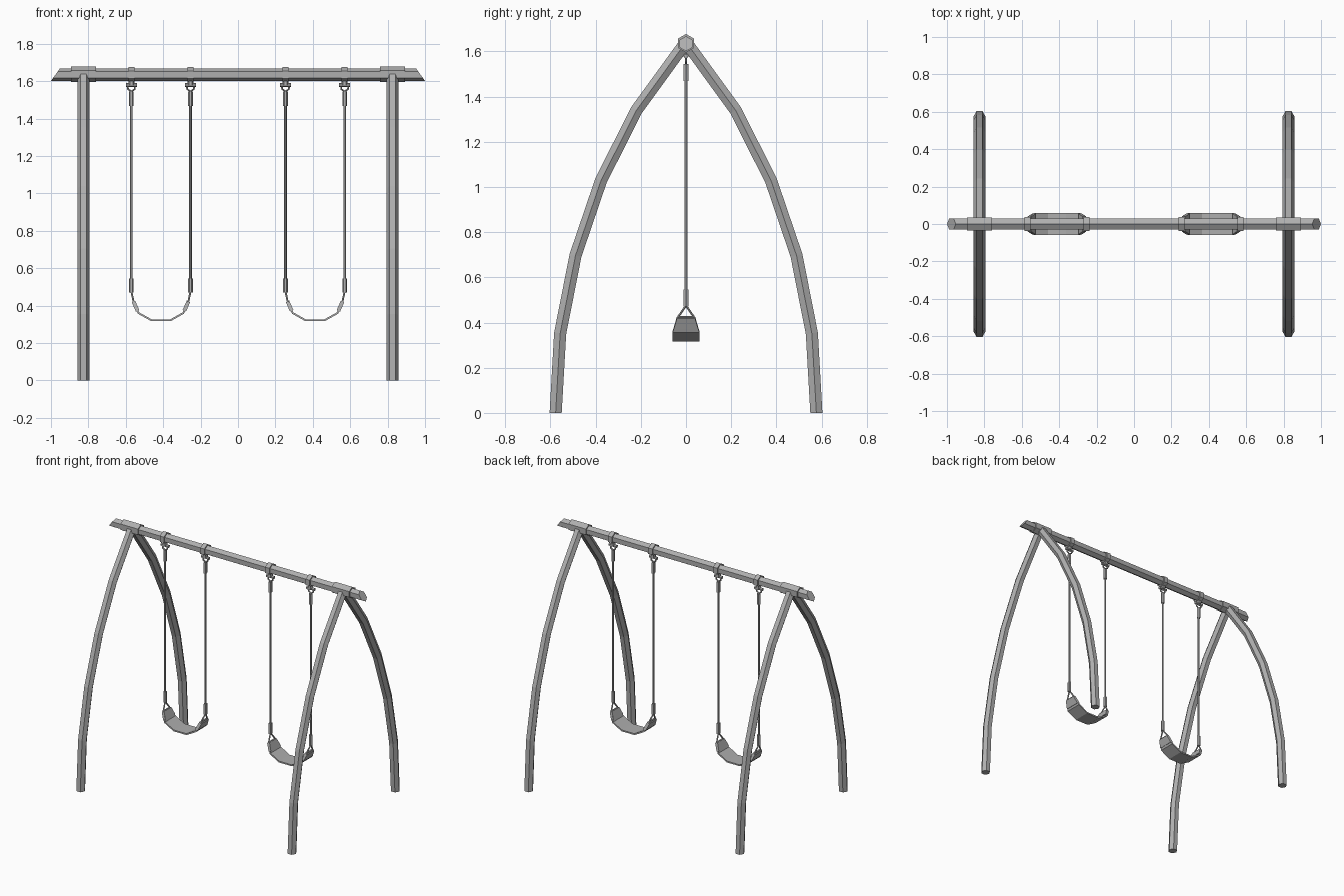
import bpy
import bmesh
import math
from mathutils import Vector

cube = bpy.data.objects.get("Cube")
if cube:
    bpy.data.objects.remove(cube, do_unlink=True)

grey = bpy.data.materials.new("galvanised_grey")
grey.use_nodes = True
COLOUR = (0.43, 0.43, 0.43, 1)
grey.diffuse_color = COLOUR
grey.node_tree.nodes["Principled BSDF"].inputs["Base Color"].default_value = COLOUR

BAR_Z = 1.634
X, Y, Z = Vector((1, 0, 0)), Vector((0, 1, 0)), Vector((0, 0, 1))


def finish(name, bm):
    """Turn a bmesh into a named grey object."""
    bmesh.ops.recalc_face_normals(bm, faces=bm.faces)
    mesh = bpy.data.meshes.new(name)
    bm.to_mesh(mesh)
    bm.free()
    mesh.materials.append(grey)
    obj = bpy.data.objects.new(name, mesh)
    bpy.context.collection.objects.link(obj)
    return obj


def skin(bm, rings, closed=False):
    """Bridge rings of points with quads, capping open ends."""
    rings = [[bm.verts.new(p) for p in ring] for ring in rings]
    n = len(rings[0])
    following = rings[1:] + rings[:1] if closed else rings[1:]
    for a, b in zip(rings, following):
        for i in range(n):
            j = (i + 1) % n
            bm.faces.new((a[i], a[j], b[j], b[i]))
    if not closed:
        bm.faces.new(rings[0])
        bm.faces.new(rings[-1])


def tube(name, path, radius, ref, sides=6, closed=False):
    """Mitred tube along a planar path; ref is the normal of its plane."""
    pts = [Vector(p) for p in path]
    ref = ref.normalized()
    rings = []
    for i, p in enumerate(pts):
        before = pts[i - 1] if i or closed else None
        after = pts[(i + 1) % len(pts)] if i < len(pts) - 1 or closed else None
        d1 = (p - before).normalized() if before else (after - p).normalized()
        d2 = (after - p).normalized() if after else d1
        t = (d1 + d2).normalized()
        v = t.cross(ref) / max(t.dot(d2), 0.3)
        rings.append([p + radius * (ref * math.cos(a) + v * math.sin(a))
                      for a in (k * math.tau / sides for k in range(sides))])
    bm = bmesh.new()
    skin(bm, rings, closed)
    return finish(name, bm)


def strip(name, cx, stations, thickness):
    """Bent plate from (x, z, half depth) stations, thickened along its normal."""
    rings = []
    for i, (x, z, h) in enumerate(stations):
        a, b = stations[max(i - 1, 0)], stations[min(i + 1, len(stations) - 1)]
        n = Vector((a[1] - b[1], 0, b[0] - a[0])).normalized() * thickness / 2
        p = Vector((cx + x, 0, z))
        rings.append([p - n - Y * h, p - n + Y * h, p + n + Y * h, p + n - Y * h])
    bm = bmesh.new()
    skin(bm, rings)
    return finish(name, bm)


# Top beam with raked ends
beam = tube("top_beam", [(-1, 0, BAR_Z), (1, 0, BAR_Z)], 0.033, Z)
for v in beam.data.vertices:
    v.co.x *= 1 - 0.72 * (v.co.z - BAR_Z + 0.033)

# Curved legs and the sleeves joining them to the beam
LEG = [(0.577, 0), (0.557, 0.352), (0.489, 0.697), (0.376, 1.029),
       (0.219, 1.34), (0.004, 1.636)]
for side, sx in (("left", 1), ("right", -1)):
    cx = sx * 0.826
    tube(side + "_sleeve", [(cx - 0.068, 0, BAR_Z + 0.002),
                            (cx + 0.068, 0, BAR_Z + 0.002)], 0.041, Z)
    for end, sy in (("front", -1), ("back", 1)):
        leg = tube(f"{side}_{end}_leg", [(cx, sy * y, z) for y, z in LEG], 0.031, X)
        for v in leg.data.vertices:
            if v.co.z < 0.01:
                v.co.z = 0

# Swings
HALF = 0.158
SEAT = [(0.145, 0.415, 0.042), (0.12, 0.36, 0.059), (0.05, 0.321, 0.059)]
for side, sx in (("left", 1), ("right", -1)):
    cx = sx * 0.412
    stations = [(-x, z, h) for x, z, h in SEAT] + SEAT[::-1]
    strip(side + "_seat", cx, stations, 0.01)

    for hand, d in (("left", 1), ("right", -1)):
        tag = f"{side}_swing_{hand}_"
        x = cx + d * HALF

        # Collar, pivot and shackle under the beam
        tube(tag + "collar", [(x - 0.016, 0, BAR_Z), (x + 0.016, 0, BAR_Z)], 0.042, Z)
        tube(tag + "hanger", [(x, 0, 1.605), (x, 0, 1.578)], 0.016, X)
        tube(tag + "pivot", [(x - 0.03, 0, 1.579), (x + 0.03, 0, 1.579)], 0.011, Z)
        tube(tag + "shackle", [(x - 0.02, 0, 1.58), (x - 0.018, 0, 1.557),
                               (x, 0, 1.545), (x + 0.018, 0, 1.557),
                               (x + 0.02, 0, 1.58)], 0.005, Y)

        # Rope with a ferrule at each end
        tube(tag + "rope", [(x, 0, 1.5), (x, 0, 0.5)], 0.007, X)
        tube(tag + "upper_ferrule", [(x, 0, 1.545), (x, 0, 1.468)], 0.0125, X)
        tube(tag + "lower_ferrule", [(x, 0, 0.545), (x, 0, 0.47)], 0.0125, X)

        # Triangular ring and tapered clasp holding the seat
        low = cx + d * 0.147
        apex = Vector((x, 0, 0.475))
        a, b = Vector((low, -0.036, 0.423)), Vector((low, 0.036, 0.423))
        tube(tag + "ring", [apex, a, b], 0.005, (a - apex).cross(b - apex), closed=True)
        strip(tag + "clasp", cx, [(d * 0.147, 0.422, 0.04), (d * 0.125, 0.372, 0.055)], 0.02)
